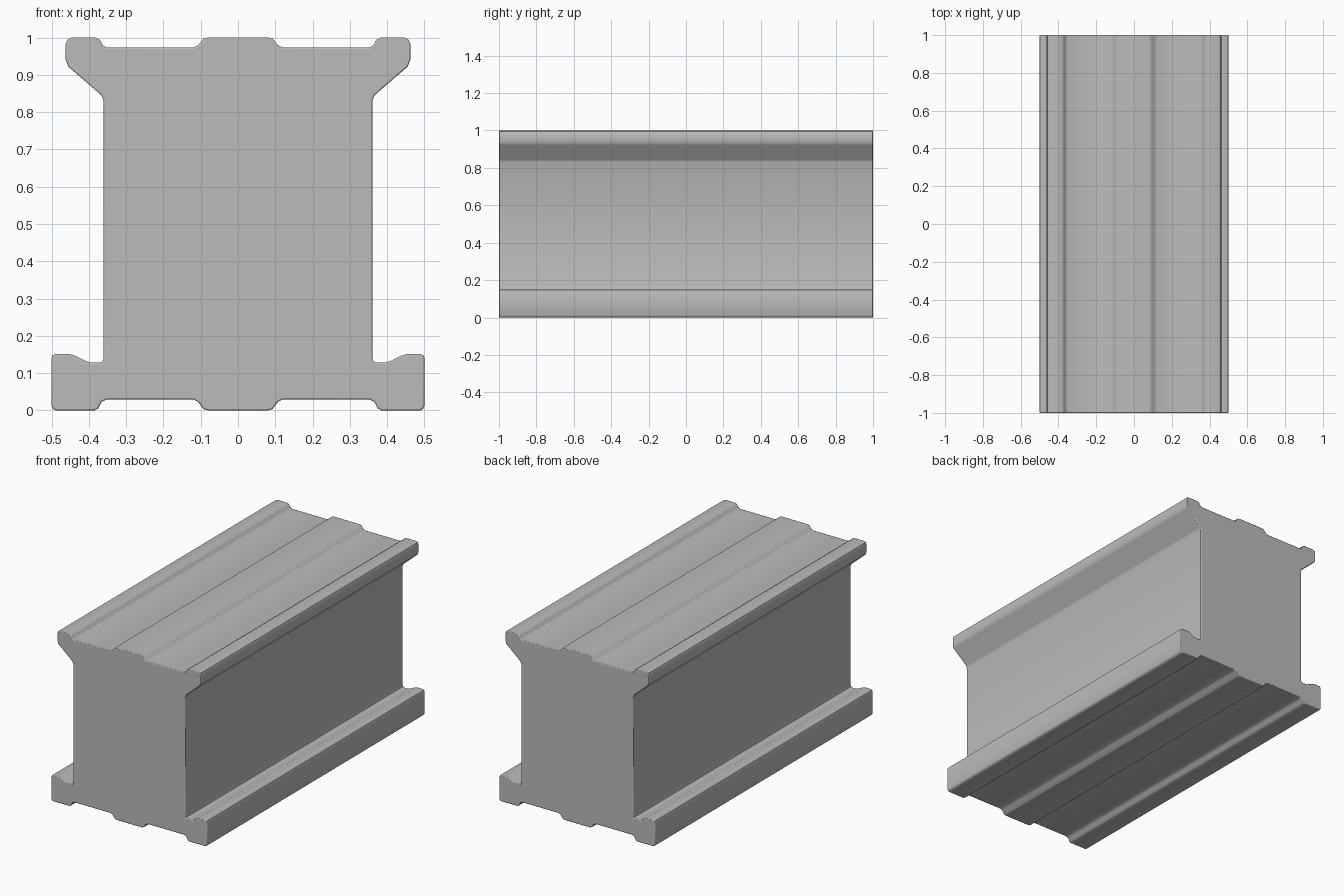
import bpy, bmesh, math

if "Cube" in bpy.data.objects:
    bpy.data.objects.remove(bpy.data.objects["Cube"])

# Single grey material
grey = bpy.data.materials.new("plain_grey")
grey.diffuse_color = (0.5, 0.5, 0.5, 1)
grey.use_nodes = True
grey.node_tree.nodes["Principled BSDF"].inputs["Base Color"].default_value = grey.diffuse_color

# Right half of the beam cross-section (x, z), from top centre to bottom centre
half = [
    (0.08, 1.0), (0.093, 0.997), (0.107, 0.979), (0.12, 0.973),      # top ridge
    (0.352, 0.973), (0.363, 0.979), (0.37, 0.993), (0.383, 1.0),     # top groove
    (0.445, 1.0), (0.457, 0.995), (0.462, 0.983),                    # upper lip
    (0.462, 0.94), (0.455, 0.922), (0.366, 0.845), (0.36, 0.83),
    (0.36, 0.141), (0.363, 0.132), (0.372, 0.128),                   # side wall
    (0.395, 0.129), (0.41, 0.133), (0.437, 0.147), (0.452, 0.151),   # lower flange
    (0.49, 0.151), (0.497, 0.148), (0.5, 0.141),
    (0.5, 0.012), (0.496, 0.004), (0.488, 0.0),
    (0.385, 0.0), (0.374, 0.006), (0.366, 0.023), (0.352, 0.03),     # bottom groove
    (0.12, 0.03), (0.107, 0.023), (0.093, 0.004), (0.08, 0.0),       # bottom ridge
]
profile = half + [(-x, z) for x, z in reversed(half)]

# Extrude the section along y
bm = bmesh.new()
front = bm.faces.new([bm.verts.new((x, -1, z)) for x, z in profile])
ext = bmesh.ops.extrude_face_region(bm, geom=[front], use_keep_orig=True)
bmesh.ops.translate(bm, vec=(0, 2, 0),
                    verts=[v for v in ext["geom"] if isinstance(v, bmesh.types.BMVert)])
bmesh.ops.recalc_face_normals(bm, faces=bm.faces[:])

mesh = bpy.data.meshes.new("beam")
bm.to_mesh(mesh)
bm.free()
mesh.materials.append(grey)
beam = bpy.data.objects.new("beam", mesh)
bpy.context.collection.objects.link(beam)

# Slightly softened end edges
bevel = beam.modifiers.new("soft_ends", 'BEVEL')
bevel.width = 0.004
bevel.segments = 2
bevel.limit_method = 'ANGLE'
bevel.angle_limit = math.radians(80)

bpy.context.view_layer.objects.active = beam
beam.select_set(True)
bpy.ops.object.shade_smooth_by_angle(angle=math.radians(40))
